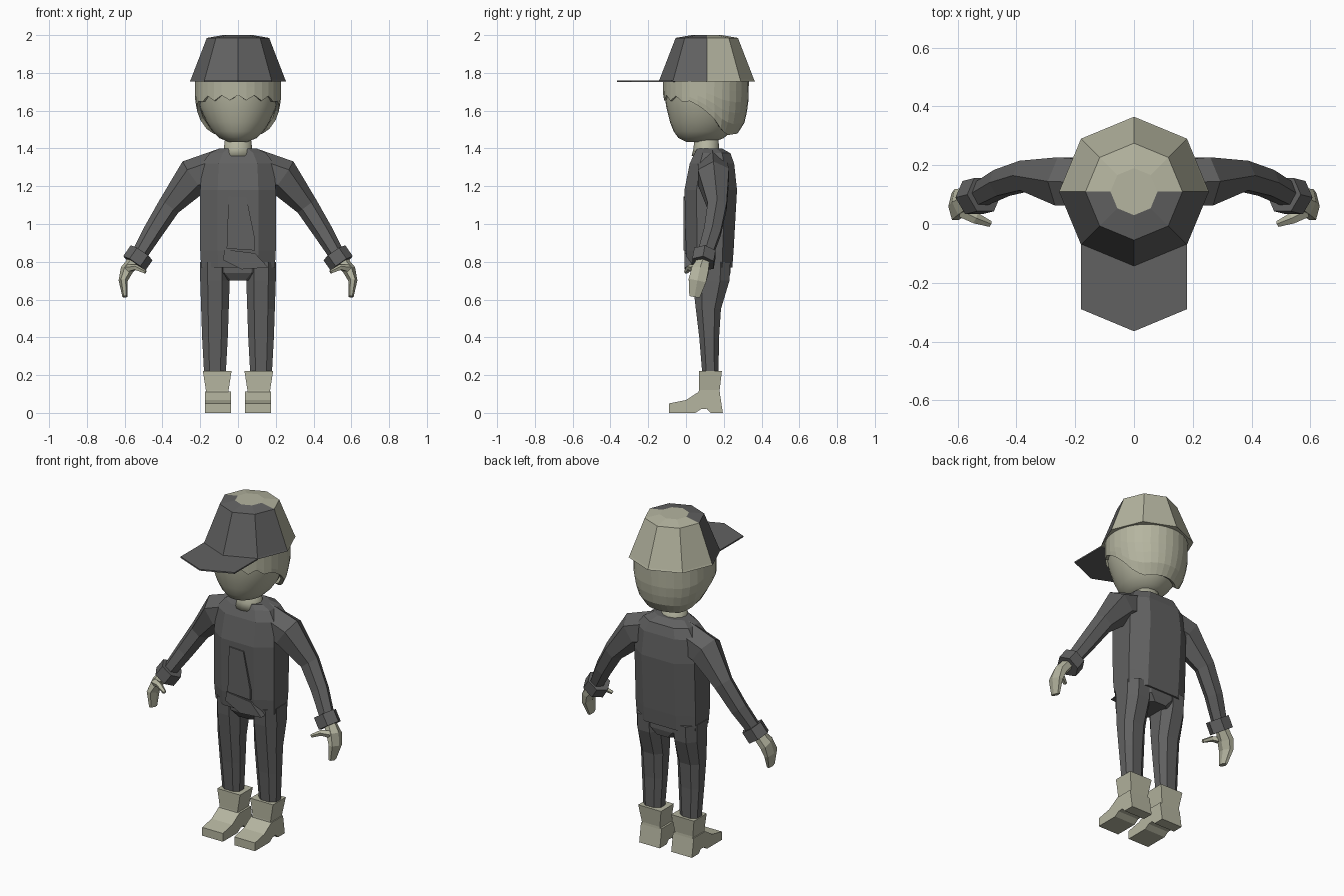
import bpy, bmesh
from math import cos, sin, pi
from mathutils import Vector

if "Cube" in bpy.data.objects:
    bpy.data.objects.remove(bpy.data.objects["Cube"])


def material(name, rgb):
    m = bpy.data.materials.new(name)
    m.diffuse_color = (*rgb, 1)
    m.use_nodes = True
    m.node_tree.nodes["Principled BSDF"].inputs["Base Color"].default_value = m.diffuse_color
    return m


DARK = material("dark_cloth", (0.12, 0.12, 0.12))
LIGHT = material("pale", (0.46, 0.46, 0.35))


def finish(name, bm, mat, mirror=False, smooth=False):
    bmesh.ops.recalc_face_normals(bm, faces=bm.faces)
    me = bpy.data.meshes.new(name)
    bm.to_mesh(me)
    bm.free()
    me.materials.append(mat)
    ob = bpy.data.objects.new(name, me)
    bpy.context.collection.objects.link(ob)
    if smooth:
        for p in me.polygons:
            p.use_smooth = True
    if mirror:
        ob.modifiers.new("mirror", 'MIRROR').use_mirror_merge = False
    return ob


def loft(name, rings, n, mat, flats=False, upright=False, power=1, **kw):
    """Skin rings (centre, half width, half depth) strung along a path."""
    bm = bmesh.new()
    pts = [Vector(r[0]) for r in rings]
    off = pi / n if flats else 0
    k = cos(off) ** power if flats else 1

    def shape(v):
        return (abs(v) ** power if v > 0 else -abs(v) ** power) / k

    loops = []
    for i, (c, rx, ry) in enumerate(rings):
        t = pts[min(i + 1, len(pts) - 1)] - pts[max(i - 1, 0)]
        t = Vector((0, 0, 1)) if upright else t.normalized()
        u = Vector((0, 1, 0)).cross(t).normalized()
        v = t.cross(u)
        loops.append([bm.verts.new(pts[i] + u * rx * shape(cos(off + 2 * pi * j / n))
                                   + v * ry * shape(sin(off + 2 * pi * j / n)))
                      for j in range(n)])
    for a, b in zip(loops, loops[1:]):
        for j in range(n):
            bm.faces.new((a[j], a[(j + 1) % n], b[(j + 1) % n], b[j]))
    bm.faces.new(loops[0])
    bm.faces.new(loops[-1])
    return finish(name, bm, mat, **kw)


def body(name, rows, n, mat, x=0, **kw):
    """Upright loft from rows of (z, half width, front y, back y)."""
    return loft(name, [((x, (f + b) / 2, z), w, (b - f) / 2) for z, w, f, b in rows],
                n, mat, upright=True, **kw)


def prism(name, outline, axis, lo, hi, mat, **kw):
    """Extrude a 2D outline along one axis."""
    bm = bmesh.new()

    def ring(d):
        out = []
        for p in outline:
            co = list(p)
            co.insert(axis, d)
            out.append(bm.verts.new(co))
        return out
    a, b = ring(lo), ring(hi)
    n = len(a)
    bm.faces.new(a)
    bm.faces.new(b)
    for j in range(n):
        bm.faces.new((a[j], a[(j + 1) % n], b[(j + 1) % n], b[j]))
    return finish(name, bm, mat, **kw)


def lerp(table, t):
    for a, b in zip(table, table[1:]):
        if t <= b[0]:
            f = max(0, (t - a[0]) / (b[0] - a[0]))
            return [p + (q - p) * f for p, q in zip(a[1:], b[1:])]
    return list(table[-1][1:])


# Cap: dark front panels, pale back panels and crown
cap = loft("cap", [((0, .11, z), r, r) for z, r in
                   ((1.755, .255), (1.765, .25), (1.985, .165), (2.0, .08))], 8, LIGHT)
cap.data.materials.append(DARK)
for p in cap.data.polygons:
    if p.center.y < .1 and len(p.vertices) == 4:
        p.material_index = 1
prism("cap_brim", [(-.18, -.07), (-.18, -.29), (0, -.365), (.18, -.29), (.18, -.07), (0, .02)],
      2, 1.751, 1.759, DARK)

# Head and neck
body("head", [(1.435, .05, .0, .15), (1.455, .1, -.04, .2), (1.49, .135, -.065, .24),
              (1.54, .168, -.085, .275), (1.62, .203, -.105, .30), (1.70, .217, -.115, .32),
              (1.76, .217, -.115, .32)], 28, LIGHT, smooth=True)
body("neck", [(1.36, .1, .03, .2), (1.40, .075, .04, .175), (1.48, .065, .045, .17)],
     12, LIGHT, smooth=True)

# Hair: shell with a ragged fringe that drops low at the back
profile = [(1.47, .155, -.03, .265), (1.51, .185, -.07, .30), (1.56, .208, -.095, .318),
           (1.65, .227, -.12, .33), (1.76, .227, -.122, .333)]
edge = [(-.13, 1.67), (0, 1.66), (.05, 1.64), (.13, 1.58), (.2, 1.5), (.26, 1.47), (.35, 1.48)]
bm = bmesh.new()
N, ROWS = 32, 6
cols = []
for j in range(N):
    a = 2 * pi * j / N
    low = lerp(edge, .11 - .225 * cos(a))[0]
    if cos(a) > .4:
        low += .014 * (-1) ** j
    col = []
    for i in range(ROWS):
        z = low + (1.762 - low) * i / (ROWS - 1)
        w, f, b = lerp(profile, z)
        col.append(bm.verts.new((w * sin(a), (f + b) / 2 - (b - f) / 2 * cos(a), z)))
    cols.append(col)
for j in range(N):
    a, b = cols[j], cols[(j + 1) % N]
    for i in range(ROWS - 1):
        bm.faces.new((a[i], b[i], b[i + 1], a[i + 1]))
hair = finish("hair", bm, LIGHT)
sol = hair.modifiers.new("thickness", 'SOLIDIFY')
sol.thickness, sol.offset = .02, -1

# Jacket with front flap and hem fold
body("jacket", [(.77, .195, .01, .245), (.86, .2, 0, .252), (1.18, .2, -.008, .27),
                (1.32, .19, .02, .255), (1.375, .15, .045, .235), (1.4, .1, .06, .19)],
     8, DARK, flats=True, power=.7)
prism("jacket_flap", [(-.06, .87), (-.05, 1.145), (.045, 1.14), (.09, .92), (.09, .86)],
      1, -.014, .03, DARK)
prism("hem_fold", [(-.07, .865), (.09, .845), (.16, .77), (.02, .76), (-.08, .81)],
      1, -.008, .03, DARK)

# Sleeves, cuffs, hands and thumbs
loft("sleeve", [((.08, .14, 1.30), .1, .085), ((.235, .145, 1.25), .1, .095),
                ((.365, .165, 1.095), .06, .058), ((.45, .14, .96), .052, .052),
                ((.525, .1, .835), .042, .045)], 6, DARK, mirror=True)
loft("cuff", [((.51, .1, .848), .07, .066), ((.55, .09, .79), .07, .066)], 6, DARK, mirror=True)
loft("hand", [((.545, .095, .81), .033, .036), ((.59, .075, .755), .034, .052),
              ((.608, .06, .70), .024, .054), ((.598, .045, .615), .014, .032)],
     6, LIGHT, mirror=True)
loft("thumb", [((.585, .045, .765), .022, .024), ((.54, .02, .77), .016, .02),
               ((.49, .0, .745), .01, .011)], 5, LIGHT, mirror=True)

# Trousers
body("trouser_seat", [(.70, .09, .06, .225), (.74, .17, .035, .235), (.82, .18, .03, .235)],
     8, DARK, flats=True)
body("trouser_leg", [(.22, .058, .085, .172), (.4, .068, .07, .175), (.55, .073, .052, .185),
                     (.70, .078, .035, .23), (.80, .078, .03, .235)],
     8, DARK, x=.122, flats=True, power=.8, mirror=True)

# Boots
body("boot_shaft", [(.09, .06, .065, .18), (.12, .06, .068, .178), (.222, .076, .068, .19)],
     4, LIGHT, x=.11, flats=True, mirror=True)
prism("boot_foot", [(-.09, 0), (-.09, .05), (0, .068), (.068, .112), (.178, .112), (.195, 0),
                    (.13, 0), (.11, .022), (.08, .02), (.05, 0)], 0, .038, .176, LIGHT, mirror=True)
